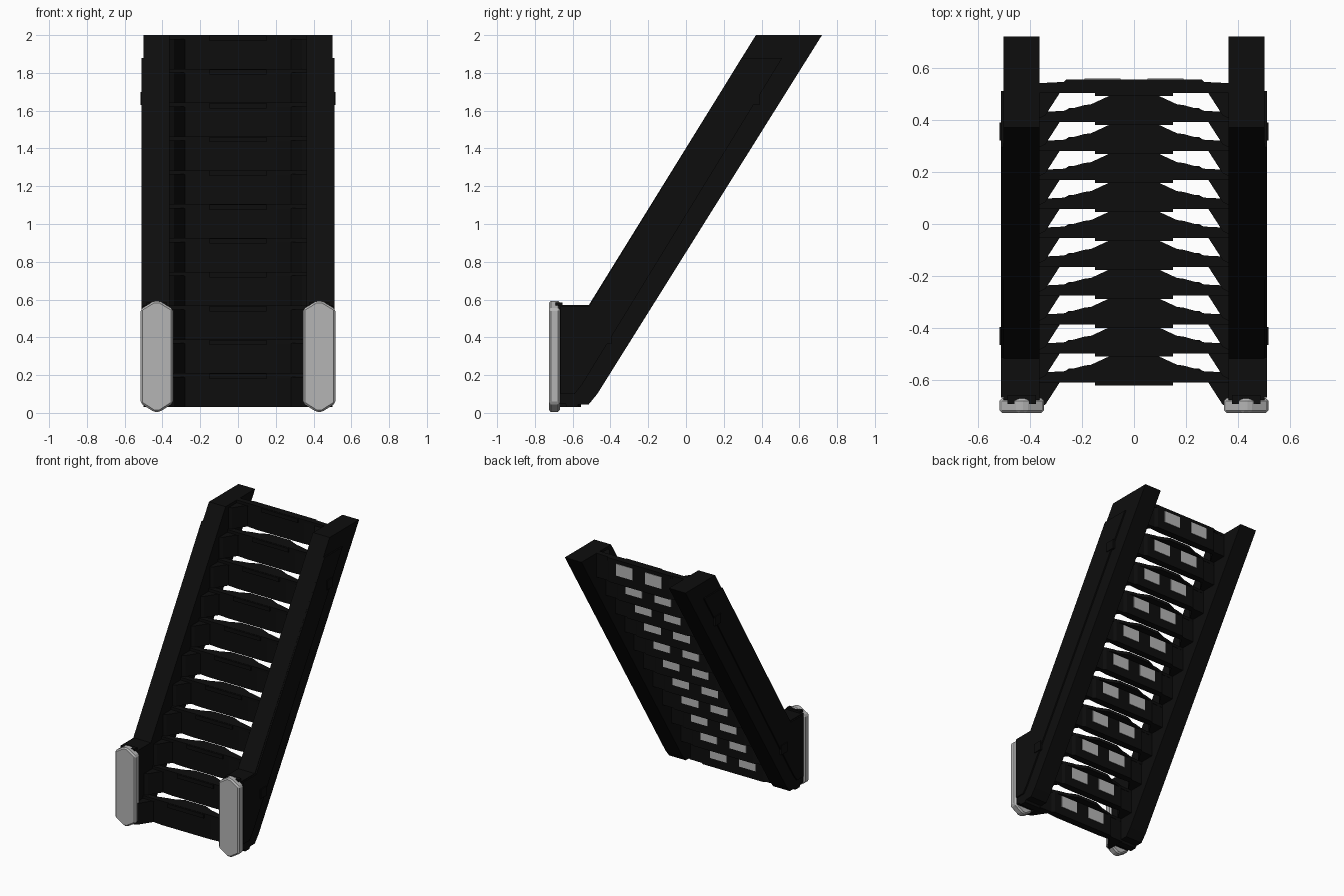
import bpy, bmesh
from mathutils import Vector

if "Cube" in bpy.data.objects:
    bpy.data.objects.remove(bpy.data.objects["Cube"], do_unlink=True)


def material(name, value, rough):
    m = bpy.data.materials.new(name)
    m.use_nodes = True
    color = (value, value, value, 1)
    m.diffuse_color = color
    node = next(n for n in m.node_tree.nodes if n.type == 'BSDF_PRINCIPLED')
    node.inputs["Base Color"].default_value = color
    node.inputs["Roughness"].default_value = rough
    return m


BLACK = material("matte black", 0.004, 0.6)
GREY = material("light grey", 0.46, 0.5)

# Axis mappings: (profile u, profile v, extrusion w) to world
PLACE = {
    'x': lambda u, v, w: Vector((w, u, v)),
    'y': lambda u, v, w: Vector((u, w, v)),
    'z': lambda u, v, w: Vector((u, v, w)),
}


def prism(name, outline, axis, lo, hi, mat, bevel=0):
    """Extrude a closed outline along one axis."""
    bm = bmesh.new()
    a = [bm.verts.new(PLACE[axis](u, v, lo)) for u, v in outline]
    b = [bm.verts.new(PLACE[axis](u, v, hi)) for u, v in outline]
    bm.faces.new(a)
    bm.faces.new(b)
    n = len(a)
    for i in range(n):
        j = (i + 1) % n
        bm.faces.new((a[i], a[j], b[j], b[i]))
    bmesh.ops.recalc_face_normals(bm, faces=bm.faces)
    mesh = bpy.data.meshes.new(name)
    bm.to_mesh(mesh)
    bm.free()
    mesh.materials.append(mat)
    ob = bpy.data.objects.new(name, mesh)
    bpy.context.collection.objects.link(ob)
    if bevel:
        mod = ob.modifiers.new("edge bevel", 'BEVEL')
        mod.width = bevel
        mod.segments = 1
    return ob


def box(name, x, y, z, mat):
    return prism(name, [(x[0], y[0]), (x[1], y[0]), (x[1], y[1]), (x[0], y[1])],
                 'z', z[0], z[1], mat)


def mirrored(half):
    """Complete an outline symmetric in its first coordinate."""
    return half + [(-u, v) for u, v in reversed(half)]


# Side profiles (y, z) of the stringer and its raised outer panel
STRINGER = [(.37, 2), (.72, 2), (-.47, .1), (-.515, .045), (-.57, .045), (-.58, .03),
            (-.63, .03), (-.64, .05), (-.675, .05), (-.675, .2), (-.69, .23),
            (-.69, .37), (-.675, .4), (-.675, .57), (-.515, .57)]
PANEL = [(.295, 1.88), (.51, 1.88), (-.55, .15), (-.59, .1), (-.665, .1),
         (-.665, .565), (-.512, .565)]

# Front outline (x, z) of the bumper pad
PAD = [(.345, .05), (.345, .55), (.415, .593), (.445, .593),
       (.515, .55), (.515, .05), (.445, .005), (.415, .005)]

for side, label in ((1, "left"), (-1, "right")):
    def across(a, b):
        return sorted((side * a, side * b))

    prism(label + "_stringer", STRINGER, 'x', *across(.362, .5), BLACK)
    prism(label + "_outer_panel", PANEL, 'x', *across(.498, .51), BLACK)
    # Small cleats along the outer face
    for y, z in ((.355, 1.665), (-.43, .4)):
        box(label + "_cleat", across(.5, .516), (y - .035, y + .035),
            (z - .035, z + .035), BLACK)
    pad = [(side * u, v) for u, v in PAD]
    prism(label + "_bumper_pad", pad, 'y', -.725, -.668, GREY, .01)
    box(label + "_pad_mount", across(.375, .485), (-.69, -.655), (.52, .585), BLACK)

# Steps: riser with end gussets, arched tread, nosing and two rear lights
STEPS, RISE, RUN = 11, .179, .111
for k in range(STEPS):
    top = 2 - RISE * (STEPS - 1 - k)
    front = -.608 + RUN * k
    riser = mirrored([(-.37, front + .038), (-.37, front - .1), (-.34, front - .085),
                      (-.28, front + .008), (-.2, front)])
    back = [(.27, front + .04), (.25, front + .053), (-.25, front + .053), (-.27, front + .04)]
    prism("step_riser", riser + back, 'z', top - RISE, top - .02, BLACK)

    edge = [(-.37, front), (-.37, front + .038), (-.27, front + .043)]
    if k < STEPS - 1:
        edge += [(-.19, front + .065), (-.165, front + .068), (-.085, front + .105)]
    else:
        edge += [(-.26, front + .053)]
    prism("step_tread", mirrored(edge), 'z', top - .022, top, BLACK)
    box("step_nosing", (-.15, .15), (front - .012, front + .01), (top - .03, top - .002), BLACK)

    for x in (-.12, .12):
        box("step_light", (x - .069, x + .069), (front + .05, front + .056),
            (top - .115, top - .027), GREY)
